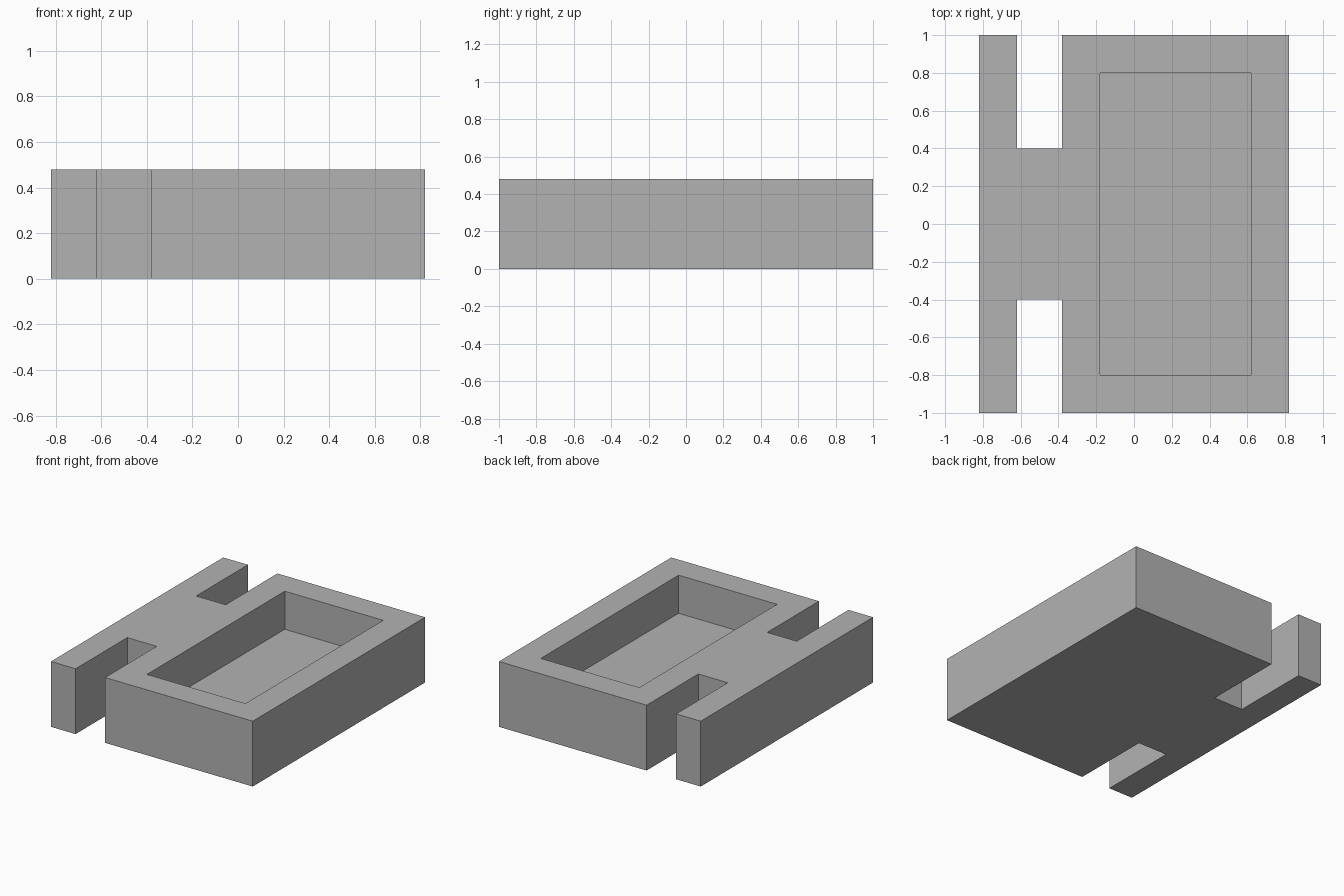
import bpy
import bmesh

cube = bpy.data.objects.get("Cube")
if cube:
    bpy.data.objects.remove(cube, do_unlink=True)

HEIGHT = 0.48
POCKET_FLOOR = 0.20

# Single flat colour
grey = bpy.data.materials.new("plain_grey")
grey.use_nodes = True
colour = (0.45, 0.45, 0.45, 1)
grey.diffuse_color = colour
grey.node_tree.nodes["Principled BSDF"].inputs["Base Color"].default_value = colour

# Outline of one end, mirrored front to back: edge rail, slot, main block
end = [(-0.82, -1), (-0.62, -1), (-0.62, -0.4), (-0.38, -0.4), (-0.38, -1), (0.82, -1)]
outline = end + [(x, -y) for x, y in reversed(end)]
pocket = [(-0.18, -0.8), (0.62, -0.8), (0.62, 0.8), (-0.18, 0.8)]

bm = bmesh.new()


def ring(points, z):
    """Closed loop of vertices at one height, with its edges."""
    verts = [bm.verts.new((x, y, z)) for x, y in points]
    edges = [bm.edges.new((a, b)) for a, b in zip(verts, verts[1:] + verts[:1])]
    return verts, edges


def walls(low, high):
    """Vertical faces between two matching loops."""
    n = len(low)
    for i in range(n):
        j = (i + 1) % n
        bm.faces.new((low[i], low[j], high[j], high[i]))


# Outer walls and underside
base, _ = ring(outline, 0)
top, top_edges = ring(outline, HEIGHT)
walls(base, top)
bm.faces.new(base)

# Recessed pocket walls and floor
floor, _ = ring(pocket, POCKET_FLOOR)
rim, rim_edges = ring(pocket, HEIGHT)
walls(floor, rim)
bm.faces.new(floor)

# Top surface around the pocket
bmesh.ops.triangle_fill(bm, edges=top_edges + rim_edges, use_beauty=True)
bmesh.ops.dissolve_limit(bm, angle_limit=0.01, verts=bm.verts[:], edges=bm.edges[:])
bmesh.ops.recalc_face_normals(bm, faces=bm.faces[:])

mesh = bpy.data.meshes.new("slotted_block")
bm.to_mesh(mesh)
bm.free()
mesh.materials.append(grey)
block = bpy.data.objects.new("slotted_block", mesh)
bpy.context.collection.objects.link(block)
